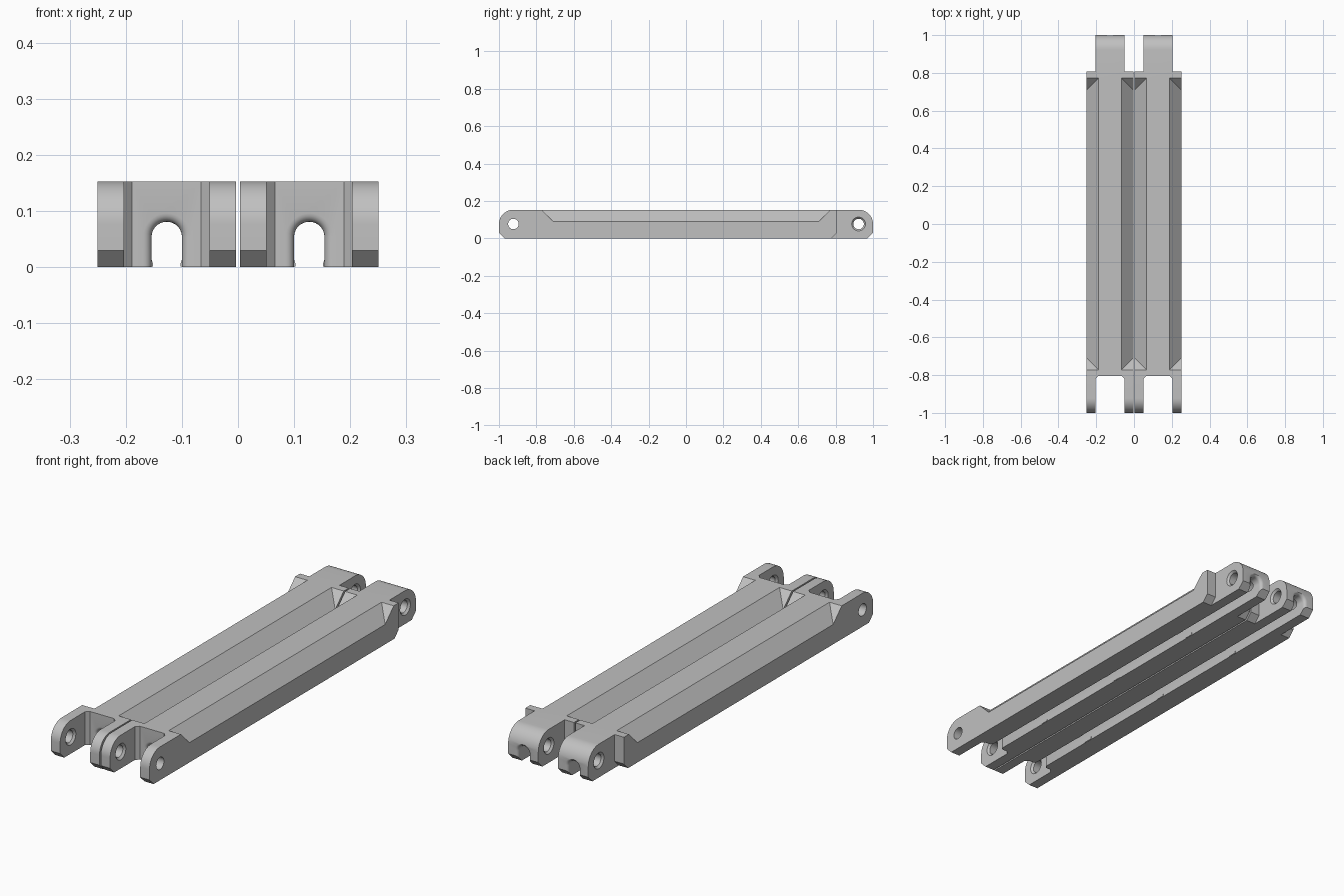
import bpy, bmesh, math

if "Cube" in bpy.data.objects:
    bpy.data.objects.remove(bpy.data.objects["Cube"])

H = 0.153          # thickness
HALF = 0.1235      # half width of one link
TONGUE = 0.0765    # half width of tongue and fork slot
PIN_Y, PIN_Z = 0.923, 0.077

grey = bpy.data.materials.new("plain grey")
grey.diffuse_color = (0.53, 0.53, 0.53, 1)
grey.use_nodes = True
grey.node_tree.nodes["Principled BSDF"].inputs["Base Color"].default_value = grey.diffuse_color


def loft(name, rings):
    """Closed solid skinned through rings of equal point count."""
    bm = bmesh.new()
    vs = [[bm.verts.new(p) for p in ring] for ring in rings]
    n = len(vs[0])
    for a, b in zip(vs, vs[1:]):
        for i in range(n):
            j = (i + 1) % n
            bm.faces.new((a[i], a[j], b[j], b[i]))
    bm.faces.new(vs[0][::-1])
    bm.faces.new(vs[-1])
    bmesh.ops.recalc_face_normals(bm, faces=bm.faces)
    me = bpy.data.meshes.new(name)
    bm.to_mesh(me)
    bm.free()
    ob = bpy.data.objects.new(name, me)
    bpy.context.collection.objects.link(ob)
    me.materials.append(grey)
    return ob


def side_prism(name, pts, x0, x1):
    return loft(name, [[(x, y, z) for y, z in pts] for x in (x0, x1)])


def combine(target, tool, op="DIFFERENCE"):
    bpy.context.view_layer.objects.active = target
    m = target.modifiers.new("cut", "BOOLEAN")
    m.operation, m.solver, m.object = op, "EXACT", tool
    bpy.ops.object.modifier_apply(modifier=m.name)
    bpy.data.objects.remove(tool)


# Link blank: long bar with rounded top ends and chamfered bottom ends
arc = [(PIN_Y + 0.077 * math.cos(t), PIN_Z + 0.076 * math.sin(t))
       for t in [i * math.pi / 24 for i in range(13)]]
end = [(0.97, 0), (1, 0.03)] + arc
profile = end + [(-y, z) for y, z in end[::-1]]
link = side_prism("right_link", profile, -HALF, HALF)

# Shoulders either side of the rear tongue
for s in (-1, 1):
    combine(link, side_prism("shoulder_cutter",
            [(0.808, 0.3), (1.1, 0.3), (1.1, -0.1), (0.678, -0.1), (0.808, 0.03)],
            s * TONGUE, s * 0.3))

# Fork slot at the front, with chamfered inner corners
slot = [(-TONGUE, -1.1), (TONGUE, -1.1), (TONGUE, -0.82), (0.0615, -0.805),
        (-0.0615, -0.805), (-TONGUE, -0.82)]
combine(link, loft("slot_cutter", [[(x, y, z) for x, y in slot] for z in (-0.1, 0.3)]))

# Bevelled pockets along both upper edges
e = 0.02
for s in (-1, 1):
    tri = [(0.0615 - e, H + e), (HALF + e, 0.091 - e), (HALF + e, H + e)]
    combine(link, loft("bevel_cutter", [[(s * x, d * (0.71 + z - 0.091), z) for x, z in tri]
                                        for d in (-1, 1)]))


# Arched channel along the underside, flared at both mouths
def arch(r, y):
    top = [(r * math.cos(t), y, 0.054 + r * math.sin(t))
           for t in [i * math.pi / 20 for i in range(21)]]
    return [(r, y, -0.1)] + top + [(-r, y, -0.1)]


flare = [(0.027 + 0.015 * (1 - math.cos(a)), 0.015 * math.sin(a))
         for a in [i * math.pi / 10 for i in range(6)]]
rings = [arch(0.042, -0.95)]
rings += [arch(r, -0.79 - d) for r, d in flare[::-1]]
rings += [arch(r, 0.985 + d) for r, d in flare]
rings += [arch(0.042, 1.1)]
combine(link, loft("channel_cutter", rings))

# Small retaining tabs at the channel mouth
for y in (-0.5, 0.0, 0.5):
    for s in (-1, 1):
        pts = [(0.032, 0.001), (0.0245, 0.001), (0.0245, 0.006), (0.027, 0.014), (0.032, 0.014)]
        combine(link, loft("tab", [[(s * x, y + d, z) for x, z in pts]
                                   for d in (-0.02, 0.02)]), "UNION")


# Pin holes, countersunk on the mating faces
def pin_cutter(y, steps):
    return loft("pin_cutter", [[(x, y + r * math.cos(i * math.pi / 16),
                                 PIN_Z + r * math.sin(i * math.pi / 16))
                                for i in range(32)] for x, r in steps])


small, big, c = 0.028, 0.037, 0.009
combine(link, pin_cutter(-PIN_Y, [(-0.2, small), (-TONGUE - c, small), (-TONGUE, big),
                                  (TONGUE, big), (TONGUE + c, small), (0.2, small)]))
combine(link, pin_cutter(PIN_Y, [(-0.2, big), (-TONGUE, big), (-TONGUE + c, small),
                                 (TONGUE - c, small), (TONGUE, big), (0.2, big)]))

# Smooth the rounds, then place the pair side by side
bpy.ops.object.select_all(action="DESELECT")
link.select_set(True)
bpy.context.view_layer.objects.active = link
bpy.ops.object.shade_smooth_by_angle(angle=math.radians(25))
link.location.x = 0.127
twin = link.copy()
twin.data = link.data.copy()
twin.name = "left_link"
twin.location.x = -0.127
bpy.context.collection.objects.link(twin)
